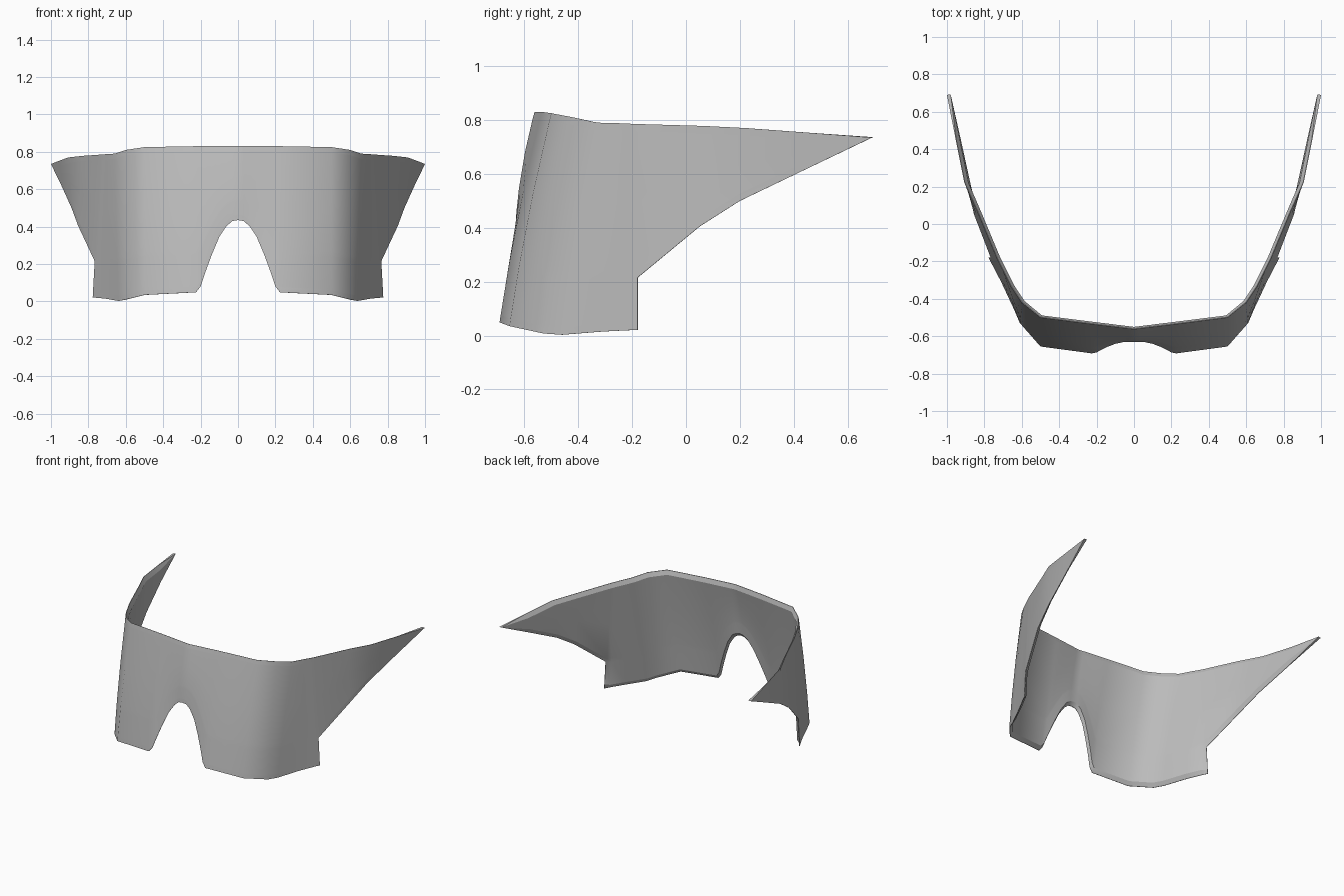
import bpy, bmesh
from mathutils import Vector

cube = bpy.data.objects.get("Cube")
if cube:
    bpy.data.objects.remove(cube, do_unlink=True)

RIM = 0.028
THICKNESS = 0.02
STEP = 0.255      # height of the cheek step along its column
BOW = 0.04        # outward bulge of the front plate

# Single grey material
grey = bpy.data.materials.new("shield grey")
grey.use_nodes = True
color = (0.5, 0.5, 0.5, 1)
grey.diffuse_color = color
grey.node_tree.nodes["Principled BSDF"].inputs["Base Color"].default_value = color


def front_point(x, z):
    """Point on the leaning front plate."""
    return Vector((x, -0.562 + 0.12 * x - (0.83 - z) * (0.175 + 0.115 * x), z))


def column_points(low, high, steps):
    """Points up one column, bulging forward on the front plate."""
    bow = BOW if low.y < -0.4 else 0
    return [low.lerp(high, t) - Vector((0, bow * t * (1 - t), 0)) for t in steps]


def rim_step(low, high):
    return min(0.25, RIM / max((high - low).length, RIM))


def bridge(columns):
    """Faces between neighbouring columns, with crisp lines along the rims."""
    for a, b in zip(columns, columns[1:]):
        for j in range(len(a) - 1):
            bm.faces.new((a[j], b[j], b[j + 1], a[j + 1]))
        for j in (1, len(a) - 2):
            bm.edges.get((a[j], b[j])).smooth = False


# Front columns: nose arch, then cheek up to the step
arch = [(0, 0.435), (0.03, 0.43), (0.06, 0.405), (0.1, 0.345), (0.14, 0.25),
        (0.175, 0.155), (0.2, 0.08), (0.225, 0.049)]
front = [(front_point(x, z), front_point(x, 0.83)) for x, z in arch]
cheek = [
    ((0.5, -0.655, 0.035), (0.5, -0.5, 0.825)),
    ((0.61, -0.53, 0.008), (0.6, -0.42, 0.81)),
    ((0.64, -0.46, 0.003), (0.66, -0.33, 0.79)),
    ((0.71, -0.31, 0.015), (0.7, -0.25, 0.788)),
    ((0.762, -0.21, 0.02), (0.722, -0.207, 0.786)),
    ((0.777, -0.18, 0.02), (0.735, -0.18, 0.785)),
]
front += [(Vector(low), Vector(high)) for low, high in cheek]

# Temple columns, sweeping back to the tip
temple = [
    ((0.855, 0.05, 0.405), (0.835, 0.06, 0.778)),
    ((0.89, 0.2, 0.5), (0.907, 0.22, 0.77)),
    ((0.942, 0.44, 0.615), (0.953, 0.45, 0.753)),
    ((1, 0.69, 0.735), (1, 0.69, 0.735)),
]

# Loft the left half
bm = bmesh.new()
front_columns = []
for low, high in front:
    edge = rim_step(low, high)
    steps = [0, edge, STEP, STEP + 0.04, 0.62, 1 - edge, 1]
    front_columns.append([bm.verts.new(p) for p in column_points(low, high, steps)])
bridge(front_columns)

temple_columns = [front_columns[-1][2:]]
for low, high in temple:
    low, high = Vector(low), Vector(high)
    edge = rim_step(low, high)
    steps = [0, edge, 0.5, 1 - edge, 1]
    temple_columns.append([bm.verts.new(p) for p in column_points(low, high, steps)])
bridge(temple_columns)
bmesh.ops.remove_doubles(bm, verts=bm.verts, dist=0.0005)
bm.verts.index_update()

# The open rim is bevelled thin, except at the blunt tip
rim = {v.index for e in bm.edges if e.is_boundary
       and max(v.co.x for v in e.verts) > 0.001
       for v in e.verts if v.co.x < 0.99}
body = [v.index for v in bm.verts if v.index not in rim]
mesh = bpy.data.meshes.new("visor_shield")
bm.to_mesh(mesh)
bm.free()
mesh.materials.append(grey)
shield = bpy.data.objects.new("visor_shield", mesh)
bpy.context.collection.objects.link(shield)
shield.vertex_groups.new(name="body").add(body, 1.0, 'REPLACE')

# Mirror to the right side and thicken inward
mirror = shield.modifiers.new("mirror", 'MIRROR')
mirror.use_clip = True
solid = shield.modifiers.new("thickness", 'SOLIDIFY')
solid.thickness = THICKNESS
solid.offset = -1
solid.vertex_group = "body"
solid.thickness_vertex_group = 0.15

bpy.context.view_layer.objects.active = shield
shield.select_set(True)
for name in ("mirror", "thickness"):
    bpy.ops.object.modifier_apply(modifier=name)
bpy.ops.object.shade_smooth_by_angle(angle=0.75, keep_sharp_edges=True)
